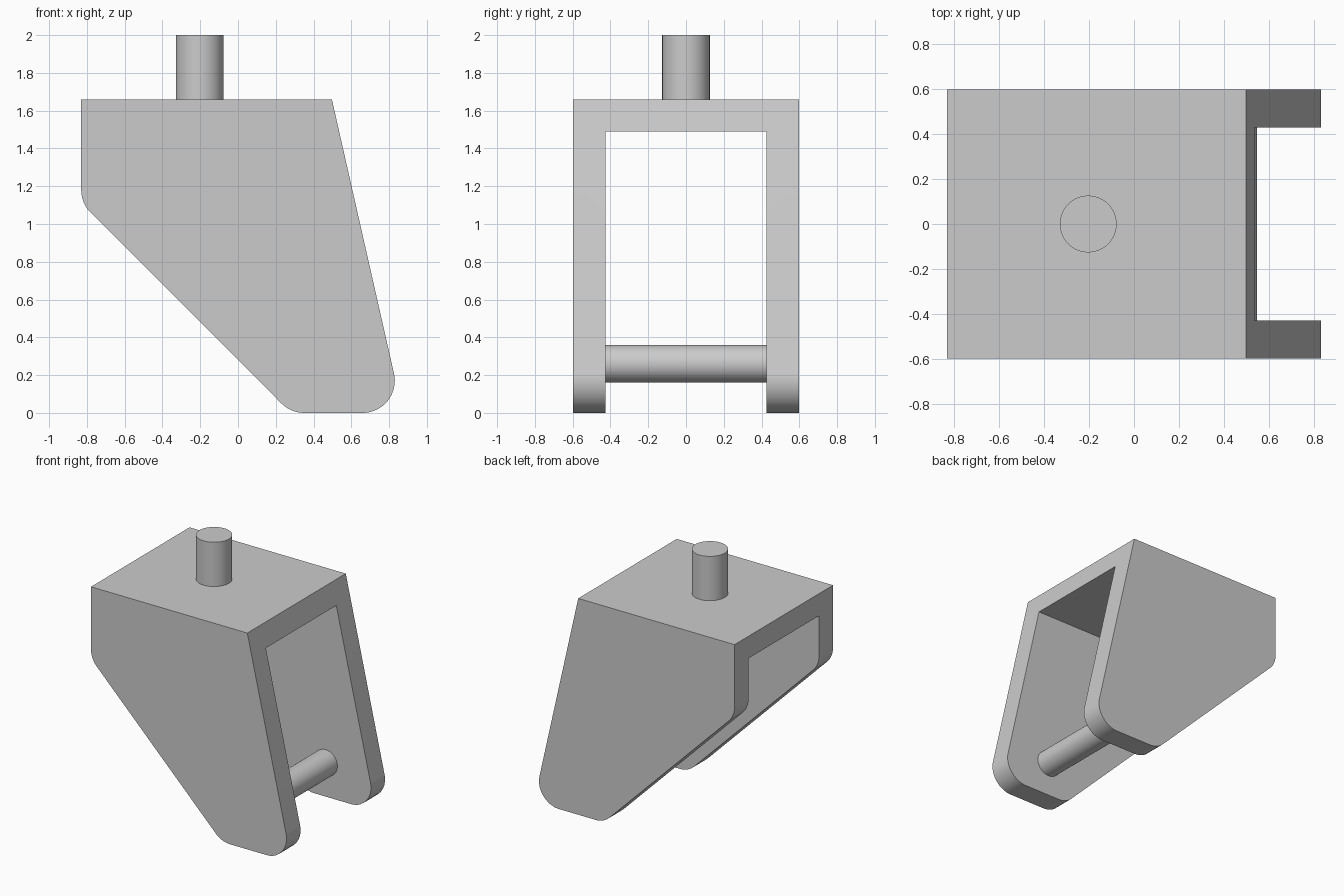
import bpy
import bmesh
import math
from mathutils import Vector

cube = bpy.data.objects.get("Cube")
if cube:
    bpy.data.objects.remove(cube, do_unlink=True)

HALF_WIDTH = 0.597
INNER = 0.427
TOP = 1.66
UNDERSIDE = 1.49

grey = bpy.data.materials.new("plain grey")
grey.use_nodes = True
colour = (0.6, 0.6, 0.6, 1)
grey.diffuse_color = colour
grey.node_tree.nodes["Principled BSDF"].inputs["Base Color"].default_value = colour


def fillet(before, corner, after, radius, steps=12):
    """Arc points that round a corner between two straight edges."""
    a = (Vector(before) - Vector(corner)).normalized()
    b = (Vector(after) - Vector(corner)).normalized()
    half = a.angle(b) / 2
    centre = Vector(corner) + (a + b).normalized() * radius / math.sin(half)
    start = Vector(corner) + a * radius / math.tan(half) - centre
    end = Vector(corner) + b * radius / math.tan(half) - centre
    return [centre + start.lerp(end, i / steps).normalized() * radius
            for i in range(steps + 1)]


def smooth(obj):
    bpy.ops.object.select_all(action="DESELECT")
    obj.select_set(True)
    bpy.context.view_layer.objects.active = obj
    bpy.ops.object.shade_smooth_by_angle(angle=math.radians(30))


def rod(name, radius, length, location, rotation=(0, 0, 0)):
    bpy.ops.mesh.primitive_cylinder_add(vertices=64, radius=radius, depth=length,
                                        location=location, rotation=rotation)
    obj = bpy.context.object
    obj.name = name
    obj.data.materials.append(grey)
    smooth(obj)


# Side profile of the fork (x, z), with a radius for each corner
corners = [((-0.83, TOP), 0), ((-0.83, 1.11), 0.17), ((0.28, 0), 0.17),
           ((0.873, 0), 0.17), ((0.497, TOP), 0)]
outline = []
for i, (point, radius) in enumerate(corners):
    if radius:
        outline += fillet(corners[i - 1][0], point, corners[i + 1][0], radius)
    else:
        outline.append(Vector(point))

# Solid fork block, extruded across its width
bm = bmesh.new()
face = bm.faces.new([bm.verts.new((p.x, -HALF_WIDTH, p.y)) for p in outline])
extruded = bmesh.ops.extrude_face_region(bm, geom=[face])
bmesh.ops.translate(bm, vec=(0, 2 * HALF_WIDTH, 0),
                    verts=[g for g in extruded["geom"] if isinstance(g, bmesh.types.BMVert)])
bmesh.ops.recalc_face_normals(bm, faces=bm.faces)
mesh = bpy.data.meshes.new("fork")
bm.to_mesh(mesh)
bm.free()
fork = bpy.data.objects.new("fork", mesh)
bpy.context.collection.objects.link(fork)
mesh.materials.append(grey)

# Wheel slot, cut through from end to end below the top plate
bpy.ops.mesh.primitive_cube_add(size=1, location=(0, 0, UNDERSIDE - 1))
cutter = bpy.context.object
cutter.name = "slot_cutter"
cutter.scale = (3, 2 * INNER, 2)
cutter.hide_render = True
cut = fork.modifiers.new("slot", "BOOLEAN")
cut.operation = "DIFFERENCE"
cut.solver = "EXACT"
cut.object = cutter
bpy.context.view_layer.objects.active = fork
bpy.ops.object.modifier_apply(modifier=cut.name)
bpy.data.objects.remove(cutter, do_unlink=True)
smooth(fork)

# Mounting stem and axle
rod("stem", 0.126, 2 - TOP, (-0.203, 0, (2 + TOP) / 2))
rod("axle", 0.1, 2 * INNER, (0.445, 0, 0.26), (math.pi / 2, 0, 0))
